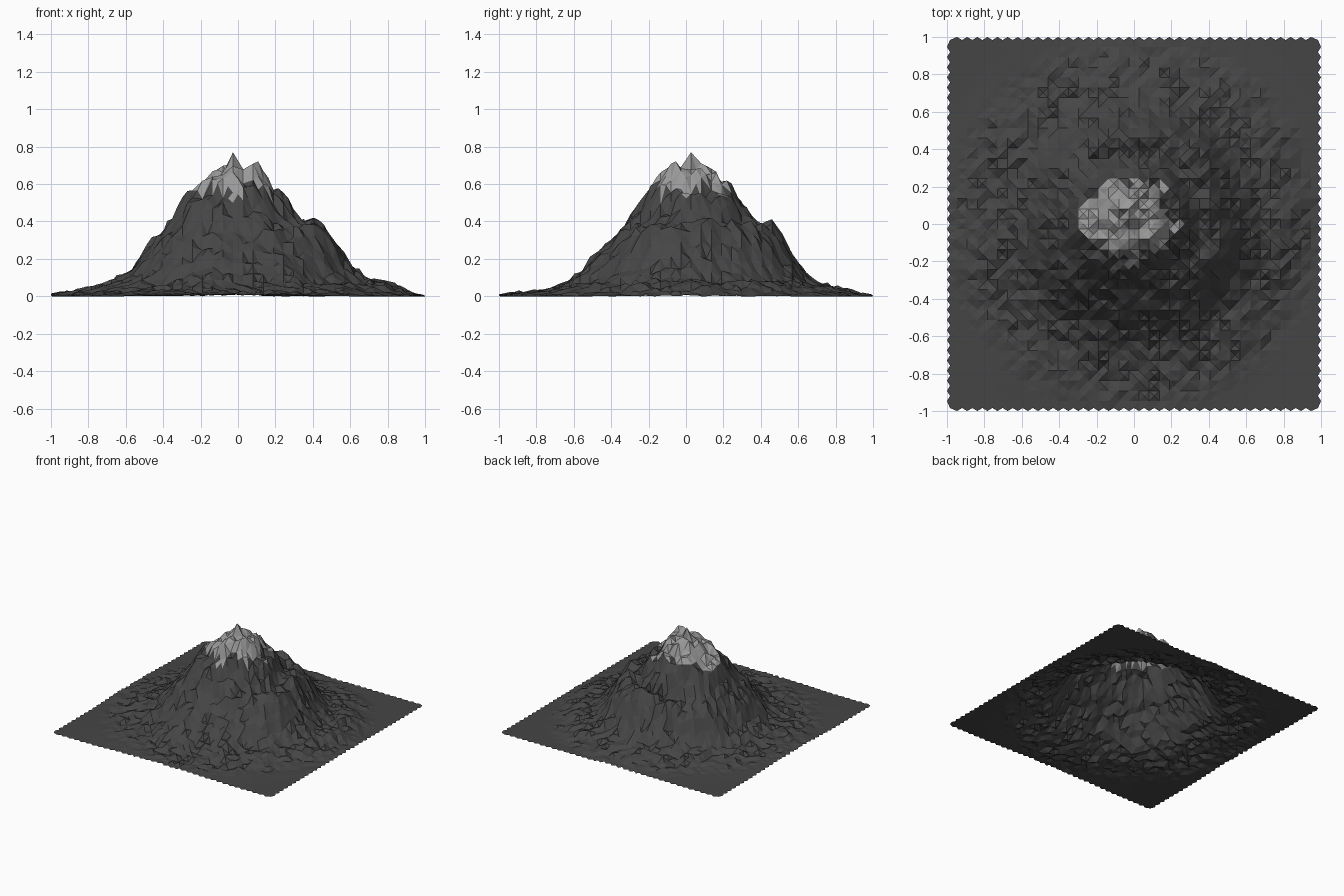
import bpy, bmesh, math, random
from mathutils import Vector, noise

if "Cube" in bpy.data.objects:
    bpy.data.objects.remove(bpy.data.objects["Cube"])

random.seed(4)
N = 37  # grid cells per side

# Radial height profiles (radius, height) in four directions: +x, +y, -x, -y
PROFILES = [
    [(0, .68), (.12, .68), (.2, .58), (.27, .53), (.34, .40), (.46, .37), (.54, .25), (.6, .15), (.68, .075), (.77, .075), (.9, .025), (1, .002)],
    [(0, .68), (.12, .68), (.2, .58), (.3, .50), (.38, .36), (.46, .39), (.53, .32), (.6, .17), (.68, .075), (.85, .03), (1, .002)],
    [(0, .68), (.11, .67), (.2, .58), (.28, .56), (.36, .39), (.45, .28), (.5, .23), (.6, .11), (.7, .055), (.8, .035), (1, .01)],
    [(0, .68), (.11, .67), (.18, .59), (.25, .48), (.35, .35), (.45, .25), (.55, .15), (.65, .065), (.75, .025), (1, .01)],
]


def lookup(profile, r):
    for (r0, h0), (r1, h1) in zip(profile, profile[1:]):
        if r <= r1:
            return h0 + (h1 - h0) * (r - r0) / (r1 - r0)
    return profile[-1][1] * max(0, 1 - (r - 1) / .15)


def height(x, y):
    r = math.hypot(x, y)
    a = (math.atan2(y, x) / (math.pi / 2)) % 4
    i, t = int(a) % 4, a - int(a)
    t = t * t * (3 - 2 * t)
    rr = r * (1 + .07 * noise.noise(Vector((x * 3, y * 3, 1.7))))
    h = lookup(PROFILES[i], rr) * (1 - t) + lookup(PROFILES[(i + 1) % 4], rr) * t
    # ridges and rough facets, fading out towards the flat border
    fade = max(0, min(1, (1.05 - r) / .2))
    rough = .04 * noise.noise(Vector((x * 6, y * 6, 5.3))) + .04 * noise.noise(Vector((x * 13, y * 13, 9.1)))
    h += rough * fade * min(1, .25 + h * 1.6)
    h += random.uniform(-.015, .015) * fade * (1 + 1.2 * h)
    return max(h, 0)


# Terrain sheet: every cell split into four, outermost triangles removed for the toothed border
bm = bmesh.new()
bmesh.ops.create_grid(bm, x_segments=N, y_segments=N, size=1)
bmesh.ops.poke(bm, faces=bm.faces[:])
border = [f for f in bm.faces if any(e.is_boundary for e in f.edges)]
bmesh.ops.delete(bm, geom=border, context='FACES_ONLY')
for v in bm.verts:
    # shallower notches between the teeth
    for k in (0, 1):
        if 1 - 1.1 / N < abs(v.co[k]) < .999:
            v.co[k] = math.copysign(1 - .6 / N, v.co[k])
    v.co.z = height(v.co.x, v.co.y)

# Sharp summit tip
tip = min(bm.verts, key=lambda v: (v.co.xy - Vector((-.02, .03))).length)
tip.co.z = .77

# Snow cap with an uneven lower limit
for f in bm.faces:
    c = f.calc_center_median()
    limit = .57 + .1 * noise.noise(Vector((c.x * 9, c.y * 9, 3.3)))
    f.material_index = 1 if c.z > limit else 0
    f.smooth = False

mesh = bpy.data.meshes.new("mountain")
bm.to_mesh(mesh)
bm.free()
for name, g in (("rock", .06), ("snow", .32)):
    m = bpy.data.materials.new(name)
    m.diffuse_color = (g, g, g, 1)
    m.use_nodes = True
    m.node_tree.nodes["Principled BSDF"].inputs["Base Color"].default_value = m.diffuse_color
    mesh.materials.append(m)
bpy.context.collection.objects.link(bpy.data.objects.new("mountain", mesh))
